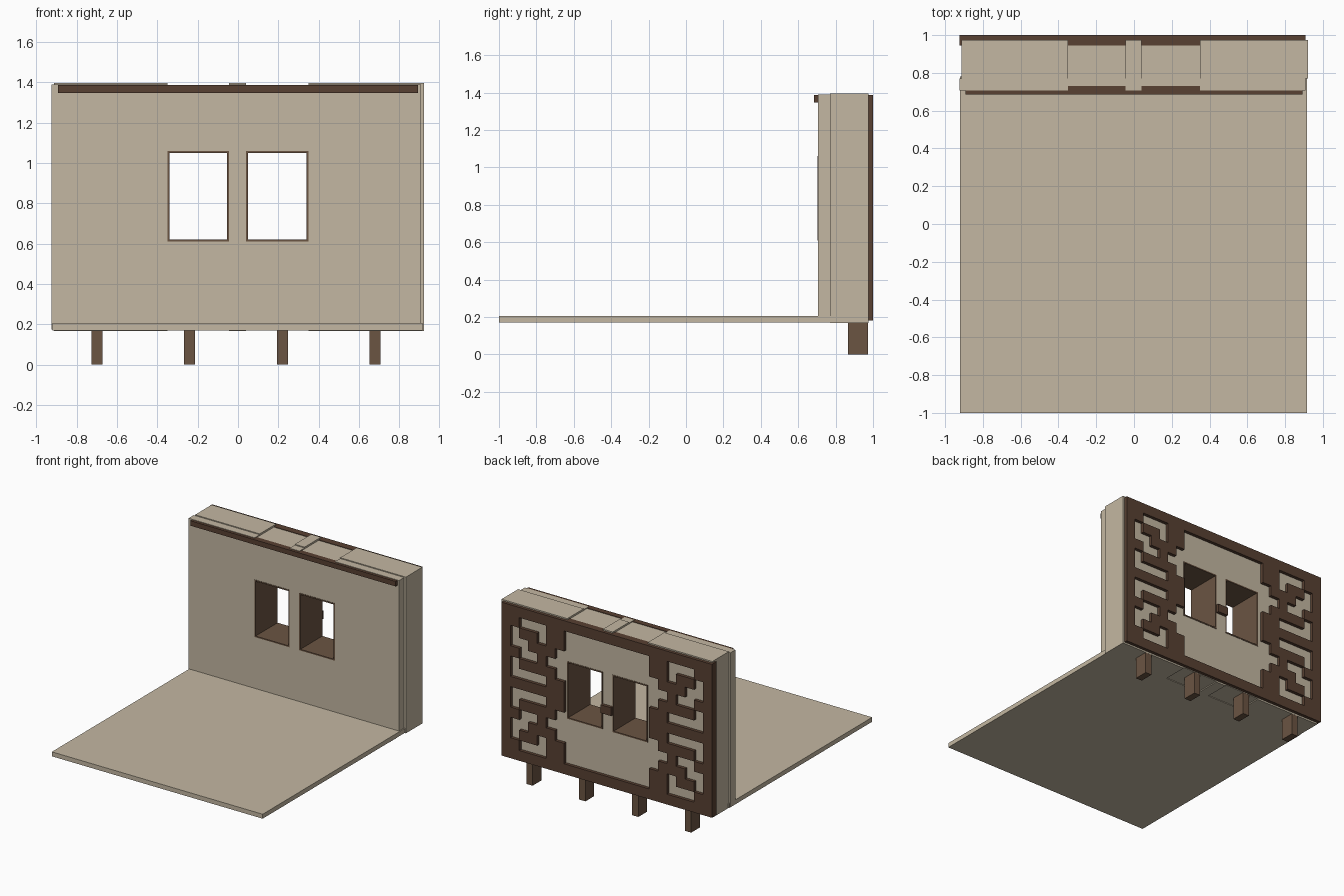
import bpy, bmesh

if "Cube" in bpy.data.objects:
    bpy.data.objects.remove(bpy.data.objects["Cube"])

def mat(name, rgb):
    m = bpy.data.materials.new(name)
    m.diffuse_color = (*rgb, 1)
    m.use_nodes = True
    m.node_tree.nodes["Principled BSDF"].inputs["Base Color"].default_value = m.diffuse_color
    return m

PLASTER = mat("plaster tan", (0.55, 0.476, 0.36))
WOOD = mat("warm brown wood", (0.147, 0.089, 0.055))
DARK = mat("dark brown wood", (0.098, 0.052, 0.032))

def finish(name, bm, m):
    bmesh.ops.recalc_face_normals(bm, faces=bm.faces)
    me = bpy.data.meshes.new(name)
    bm.to_mesh(me)
    bm.free()
    me.materials.append(m)
    ob = bpy.data.objects.new(name, me)
    bpy.context.collection.objects.link(ob)
    return ob

def boxes(name, m, *ranges):
    """Join boxes given as (x0, x1, y0, y1, z0, z1) into one object."""
    bm = bmesh.new()
    for x0, x1, y0, y1, z0, z1 in ranges:
        for v in bmesh.ops.create_cube(bm, size=1)["verts"]:
            v.co = (x1 if v.co.x > 0 else x0,
                    y1 if v.co.y > 0 else y0,
                    z1 if v.co.z > 0 else z0)
    return finish(name, bm, m)

# Floor slab
boxes("floor_slab", PLASTER, (-0.92, 0.915, -1.0, 0.78, 0.17, 0.205))

# Two-layer wall: full-height piers, with headers and sills around the windows
WINDOWS = [(-0.35, -0.045), (0.04, 0.35)]
Z0, Z1 = 0.61, 1.06

def wall_layer(name, xl, xr, y0, y1, bottom, top, fill_bottom, fill_top, fy0, fy1):
    piers = [(xl, -0.35), (-0.045, 0.04), (0.35, xr)]
    boxes(name + "_piers", PLASTER,
          *[(a, b, y0, y1, bottom, top) for a, b in piers])
    boxes(name + "_window_infill", PLASTER,
          *[(a, b, fy0, fy1, z0, z1) for a, b in WINDOWS
            for z0, z1 in ((fill_bottom, Z0), (Z1, fill_top))])

wall_layer("inner_wall", -0.925, 0.907, 0.707, 0.77, 0.175, 1.389, 0.175, 1.382, 0.707, 0.78)
wall_layer("outer_wall", -0.912, 0.922, 0.77, 0.975, 0.167, 1.396, 0.175, 1.382, 0.78, 0.975)

# Window linings
T = 0.01
for side, (a, b) in zip(("left", "right"), WINDOWS):
    boxes(side + "_window_lining", WOOD,
          (a, a + T, 0.704, 0.978, Z0, Z1), (b - T, b, 0.704, 0.978, Z0, Z1),
          (a + T, b - T, 0.704, 0.978, Z0, Z0 + T), (a + T, b - T, 0.704, 0.978, Z1 - T, Z1))

# Picture rail on the room side
boxes("picture_rail", DARK, (-0.893, 0.893, 0.685, 0.73, 1.347, 1.386))

# Support legs below the wall
boxes("support_legs", WOOD,
      *[(x - 0.027, x + 0.027, 0.865, 0.974, 0.0, 0.175) for x in (-0.70, -0.24, 0.22, 0.68)])

# Stepped lattice panel on the outside, mirrored left-right and up-down
HALF = ["1111111",
        "1100011",
        "1011011",
        "1001110",
        "1100100",
        "1011110",
        "1000011"]
ROWS = HALF + ["1111111"] + HALF[::-1]
XL, XR, ZB, ZT, CELL = -0.925, 0.907, 0.18, 1.386, 0.078
xs = [XL + i * CELL for i in range(8)] + [XR - i * CELL for i in range(7, -1, -1)]
row_h = (ZT - ZB) / len(ROWS)
bm = bmesh.new()
grid = [[bm.verts.new((x, 0.945, ZT - r * row_h)) for x in xs] for r in range(len(ROWS) + 1)]
for r, row in enumerate(ROWS):
    centre = "1" if r in (0, len(ROWS) - 1) else "0"
    for c, cell in enumerate(row + centre + row[::-1]):
        if cell == "1":
            bm.faces.new((grid[r][c], grid[r][c + 1], grid[r + 1][c + 1], grid[r + 1][c]))
bmesh.ops.delete(bm, geom=[v for v in bm.verts if not v.link_faces], context="VERTS")
ext = bmesh.ops.extrude_face_region(bm, geom=bm.faces[:], use_keep_orig=True)
for v in ext["geom"]:
    if isinstance(v, bmesh.types.BMVert):
        v.co.y = 1.0
finish("outer_lattice", bm, DARK)

# Small block on the mullion between the windows
boxes("mullion_block", DARK, (-0.047, 0.042, 0.95, 1.0, 0.745, 0.81))
